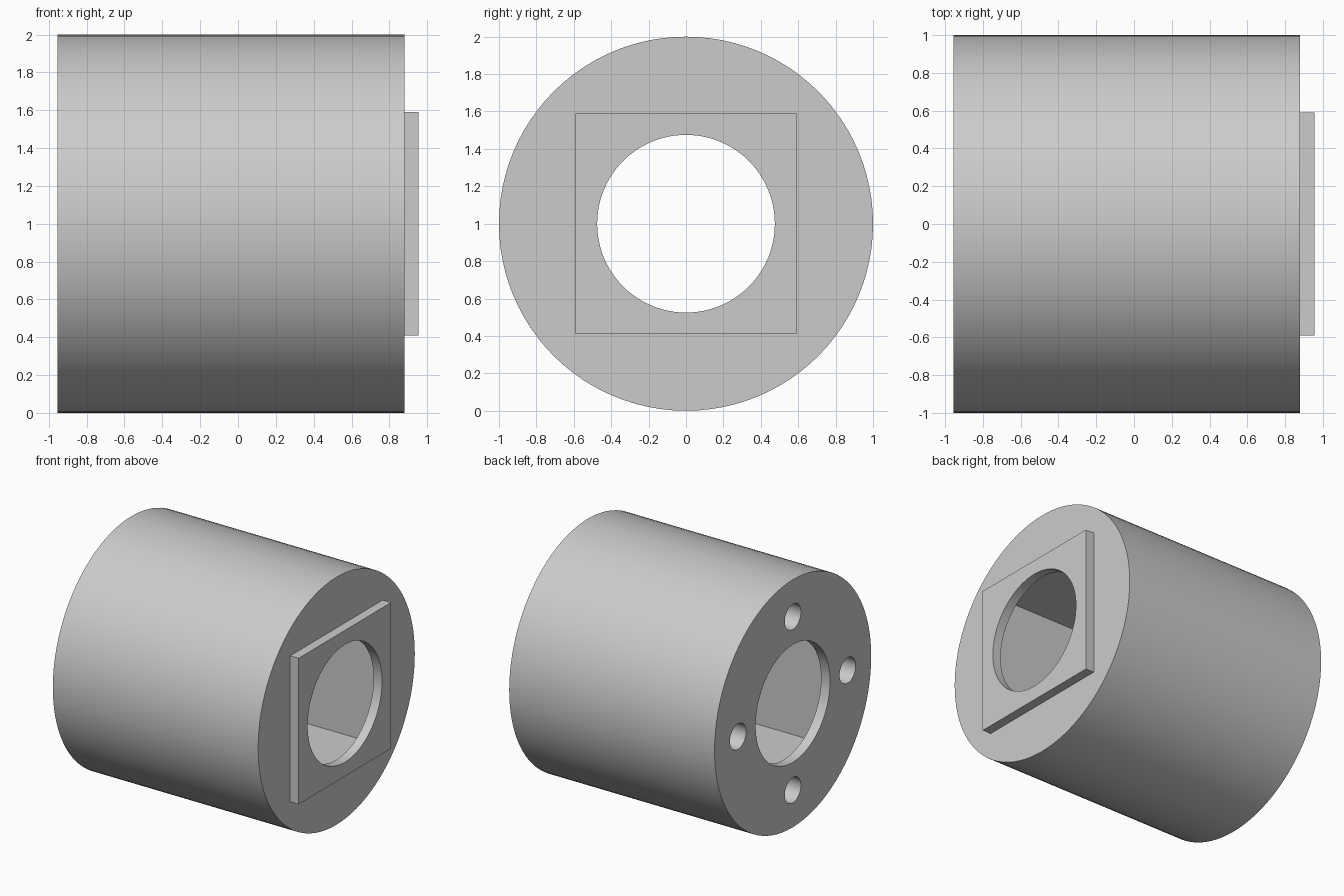
import bpy
import math

cube = bpy.data.objects.get("Cube")
if cube:
    bpy.data.objects.remove(cube, do_unlink=True)

# Key dimensions: the axis of the drum runs along x at height AXIS
AXIS = 1.0
BACK, SHOULDER, TIP = -0.955, 0.88, 0.955
LIP = 0.08
BORE = 0.475
PLATE = 0.59

grey = bpy.data.materials.new("light grey")
grey.diffuse_color = (0.6, 0.6, 0.6, 1)
grey.use_nodes = True
grey.node_tree.nodes["Principled BSDF"].inputs["Base Color"].default_value = (0.6, 0.6, 0.6, 1)


def finish(name):
    obj = bpy.context.object
    obj.name = name
    obj.data.materials.append(grey)
    return obj


def rod(name, radius, x0, x1, y=0.0, z=0.0, sides=96):
    """Cylinder along x from x0 to x1, offset from the drum axis."""
    bpy.ops.mesh.primitive_cylinder_add(
        vertices=sides, radius=radius, depth=x1 - x0,
        location=((x0 + x1) / 2, y, AXIS + z), rotation=(0, math.pi / 2, 0))
    return finish(name)


def block(name, half, x0, x1):
    """Square block on the drum axis from x0 to x1."""
    bpy.ops.mesh.primitive_cube_add(size=1, location=((x0 + x1) / 2, 0, AXIS))
    bpy.context.object.scale = (x1 - x0, 2 * half, 2 * half)
    bpy.ops.object.transform_apply(location=False, rotation=False, scale=True)
    return finish(name)


def carve(obj, cutters):
    """Cut each cutter out of the object, then shade the curved walls smooth."""
    bpy.ops.object.select_all(action='DESELECT')
    obj.select_set(True)
    bpy.context.view_layer.objects.active = obj
    for cutter in cutters:
        mod = obj.modifiers.new("cut", 'BOOLEAN')
        mod.operation = 'DIFFERENCE'
        mod.solver = 'EXACT'
        mod.object = cutter
        bpy.ops.object.modifier_apply(modifier=mod.name)
        bpy.data.objects.remove(cutter, do_unlink=True)
    bpy.ops.object.shade_smooth_by_angle(angle=math.radians(30))


# Drum with a square cavity, a round opening and four blind holes at the back
drum = rod("drum_body", 1.0, BACK, SHOULDER)
cutters = [block("cavity_cutter", PLATE - 0.005, BACK + LIP, SHOULDER + 0.1),
           rod("opening_cutter", BORE, BACK - 0.1, 0)]
for i in range(4):
    a = i * math.pi / 2
    cutters.append(rod("bolt_hole_cutter", 0.103, BACK - 0.1, BACK + 0.4,
                       0.7 * math.cos(a), 0.7 * math.sin(a), 48))
carve(drum, cutters)

# Square end plate with a round opening
plate = block("end_plate", PLATE, SHOULDER, TIP)
carve(plate, [rod("plate_cutter", BORE, SHOULDER - 0.1, TIP + 0.1)])
